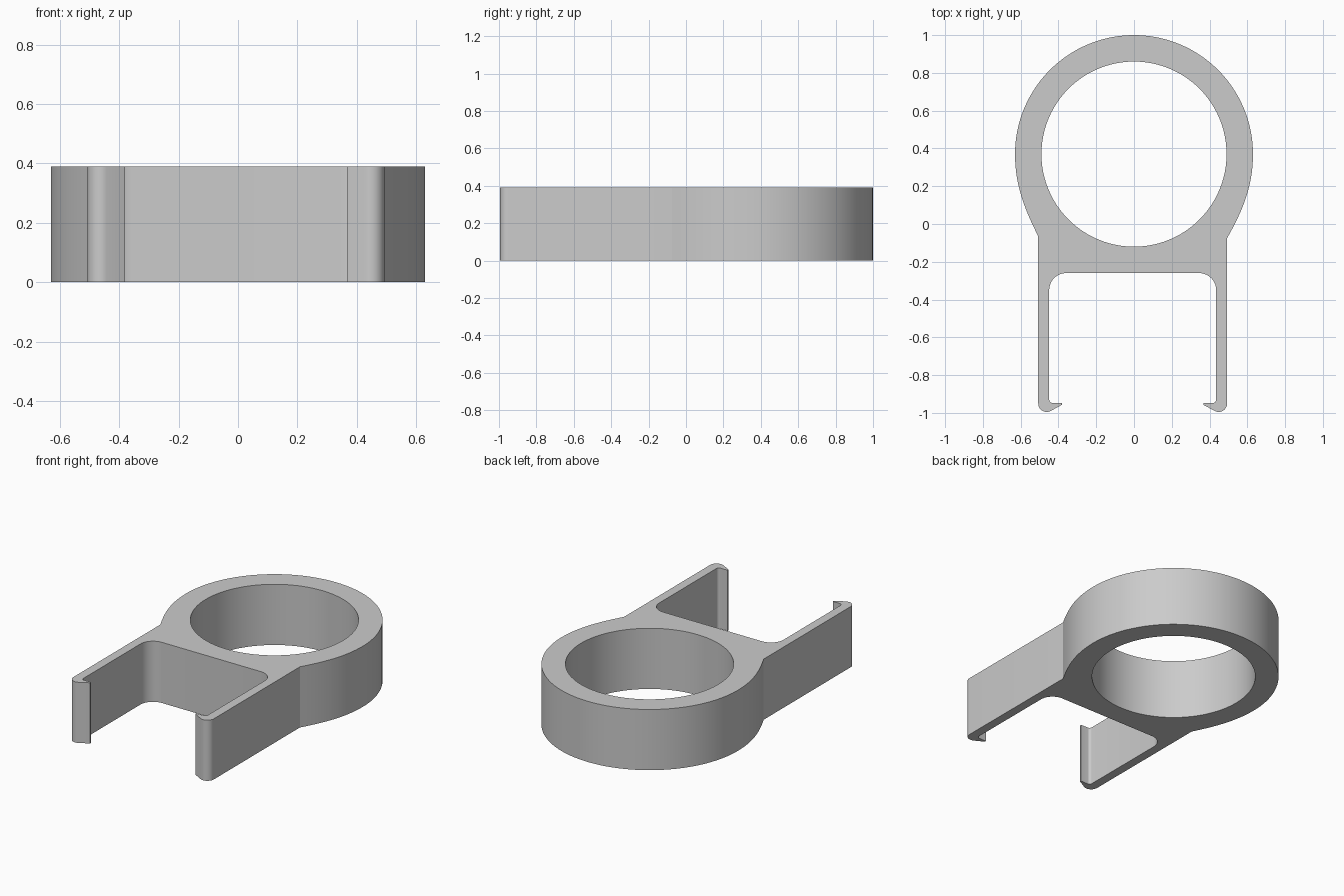
import bpy, bmesh, math
from mathutils import Vector
from mathutils.geometry import interpolate_bezier

default = bpy.data.objects.get("Cube")
if default:
    bpy.data.objects.remove(default, do_unlink=True)

HEIGHT = 0.39
RING_Y, OUTER, INNER = 0.37, 0.63, 0.49
ARM_SHIFT = -0.007          # the arms sit slightly off the ring's centre


def arc(cx, cy, r, start, end, steps):
    """Points on a circular arc, angles in degrees."""
    angles = [math.radians(start + (end - start) * i / steps) for i in range(steps + 1)]
    return [Vector((cx + r * math.cos(a), cy + r * math.sin(a))) for a in angles]


def half_outline(side):
    """Outline of one side, from the ring's widest point to the bridge."""
    # Flared cheek blending the ring into the arm
    end_y = -0.075 if side > 0 else -0.065
    end_x = 0.5 + side * ARM_SHIFT
    cheek = interpolate_bezier(Vector((OUTER, RING_Y)), Vector((OUTER, 0.2)),
                               Vector((0.575, 0.07)), Vector((end_x, end_y)), 16)
    # Arm with a rounded toe, inward hook and filleted root
    arm = arc(0.455, -0.95, 0.045, 0, -115, 10)
    arm += [Vector(p) for p in ((0.374, -0.957), (0.374, -0.947))]
    arm += arc(0.425, -0.93, 0.017, -90, 0, 5)[::1]
    arm += arc(0.352, -0.35, 0.09, 0, 90, 12)
    points = [Vector((p.x, p.y)) for p in cheek]
    points += [Vector((p.x + side * ARM_SHIFT, p.y)) for p in arm]
    return [Vector((side * p.x, p.y)) for p in points]


def add_loop(bm, points):
    verts = [bm.verts.new((p.x, p.y, 0)) for p in points]
    return [bm.edges.new((v, verts[(i + 1) % len(verts)])) for i, v in enumerate(verts)]


# Outer outline and finger hole
outline = arc(0, RING_Y, OUTER, 180, 0, 64)[1:-1]
outline += half_outline(1) + half_outline(-1)[::-1]
hole = arc(0, RING_Y, INNER, 0, 360, 96)[:-1]

# Fill the profile and extrude it to full height
bm = bmesh.new()
edges = add_loop(bm, outline) + add_loop(bm, hole)
bmesh.ops.triangle_fill(bm, edges=edges, use_beauty=True, use_dissolve=False)
result = bmesh.ops.extrude_face_region(bm, geom=bm.faces[:], use_keep_orig=True)
top = [g for g in result["geom"] if isinstance(g, bmesh.types.BMVert)]
bmesh.ops.translate(bm, verts=top, vec=(0, 0, HEIGHT))
bmesh.ops.recalc_face_normals(bm, faces=bm.faces[:])

mesh = bpy.data.meshes.new("ring_clip")
bm.to_mesh(mesh)
bm.free()
clip = bpy.data.objects.new("ring_clip", mesh)
bpy.context.collection.objects.link(clip)

# Plain grey
grey = bpy.data.materials.new("light_grey")
grey.use_nodes = True
colour = (0.6, 0.6, 0.6, 1)
grey.diffuse_color = colour
grey.node_tree.nodes["Principled BSDF"].inputs["Base Color"].default_value = colour
mesh.materials.append(grey)

bpy.ops.object.select_all(action="DESELECT")
clip.select_set(True)
bpy.context.view_layer.objects.active = clip
bpy.ops.object.shade_smooth_by_angle(angle=math.radians(25))
